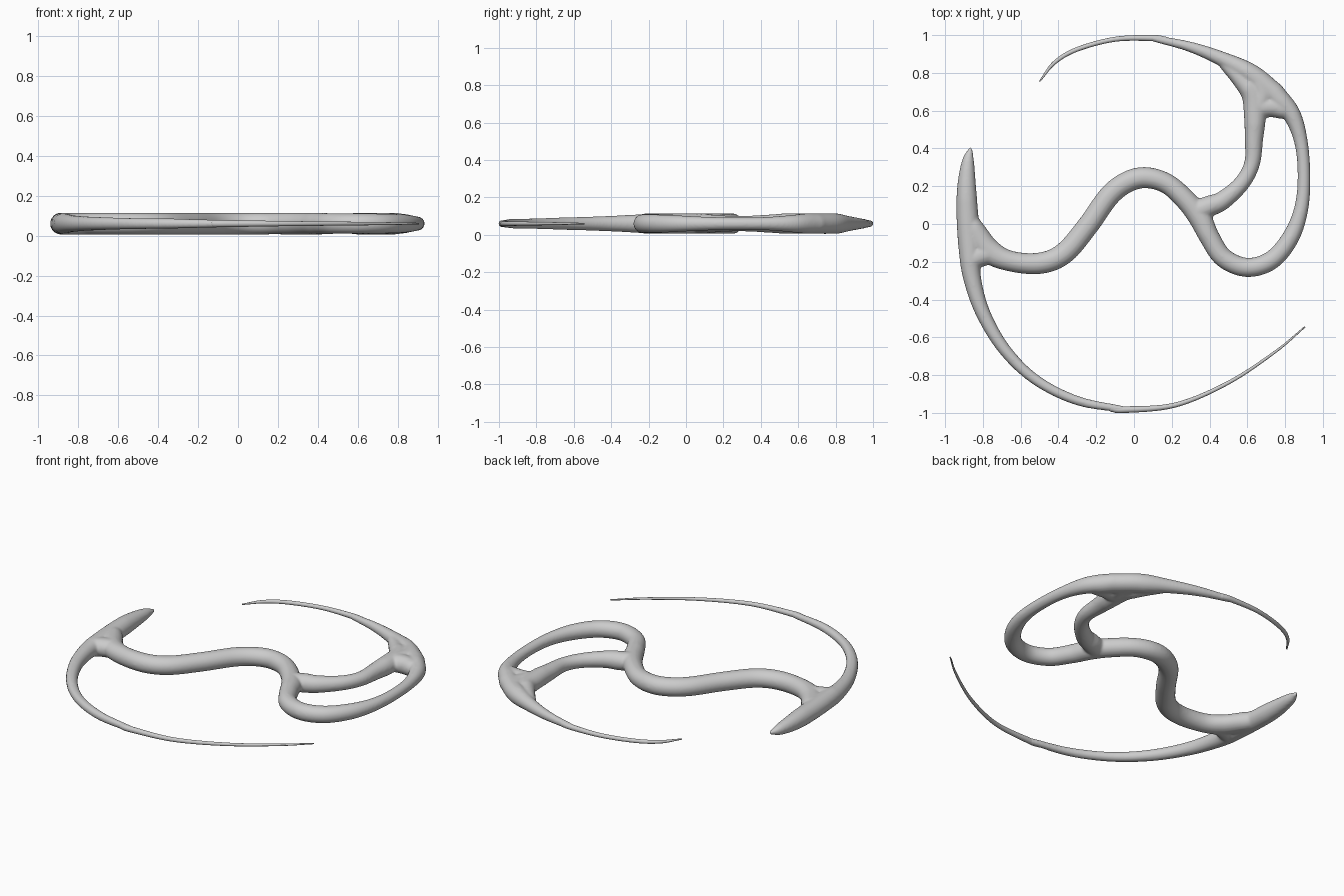
import bpy, bmesh, math
from mathutils import Vector

if "Cube" in bpy.data.objects:
    bpy.data.objects.remove(bpy.data.objects["Cube"])

Z_MID = 0.06      # height of the flat ornament's centre plane
Z_MAX = 0.055     # thickest half-height


def spline(pts, steps=8):
    """Catmull-Rom through (x, y, radius) points."""
    p = [Vector(q) for q in pts]
    p = [2 * p[0] - p[1]] + p + [2 * p[-1] - p[-2]]
    out = []
    for i in range(1, len(p) - 2):
        a, b, c, d = p[i - 1:i + 3]
        for k in range(steps):
            t = k / steps
            out.append(0.5 * (2 * b + (c - a) * t + (2 * a - 5 * b + 4 * c - d) * t * t
                              + (3 * b - a - 3 * c + d) * t ** 3))
    return out + [p[-2]]


def tube(bm, pts, sides=20):
    """Sweep an oval section with rounded ends along a flat path."""
    path = spline(pts)
    for end in (0, -1):
        inner = path[1] if end == 0 else path[-2]
        e = path[end].copy()
        d = Vector((e.x - inner.x, e.y - inner.y)).normalized()
        for a in (30, 60, 85):
            s, c = math.sin(math.radians(a)), math.cos(math.radians(a))
            q = Vector((e.x + d.x * e.z * s, e.y + d.y * e.z * s, e.z * c))
            path.insert(0, q) if end == 0 else path.append(q)
    rings = []
    for i, q in enumerate(path):
        t = path[min(i + 1, len(path) - 1)] - path[max(i - 1, 0)]
        n = Vector((-t.y, t.x, 0)).normalized()
        h = min(q.z, Z_MAX)
        ring = []
        for k in range(sides):
            a = math.tau * k / sides
            ring.append(bm.verts.new(Vector((q.x, q.y, Z_MID)) + n * q.z * math.cos(a)
                                     + Vector((0, 0, h * math.sin(a)))))
        rings.append(ring)
    for r, s in zip(rings, rings[1:]):
        for k in range(sides):
            j = (k + 1) % sides
            bm.faces.new((r[k], r[j], s[j], s[k]))
    bm.faces.new(rings[0][::-1])
    bm.faces.new(rings[-1])


def build(name, paths):
    bm = bmesh.new()
    for pts in paths:
        tube(bm, pts)
    bmesh.ops.recalc_face_normals(bm, faces=bm.faces)
    for f in bm.faces:
        f.smooth = True
    me = bpy.data.meshes.new(name)
    bm.to_mesh(me)
    bm.free()
    ob = bpy.data.objects.new(name, me)
    bpy.context.collection.objects.link(ob)
    return ob


# Left arc, from blunt upper tip round to the bottom
left_arc = [(-.866, .395, .012), (-.879, .33, .033), (-.886, .2, .05), (-.882, .05, .058),
            (-.870, -.12, .06), (-.858, -.28, .048), (-.80, -.47, .039), (-.685, -.665, .033),
            (-.52, -.825, .028), (-.3, -.935, .025), (-.05, -.983, .018)]
# S-shaped middle, loop on the right and upper right arc
s_loop = [(-.9, .08, .035), (-.84, -.04, .058), (-.77, -.14, .065), (-.66, -.195, .055),
          (-.5, -.208, .057), (-.37, -.155, .058), (-.245, -.01, .057), (-.13, .15, .057),
          (-.03, .225, .057), (.07, .245, .056), (.18, .21, .054), (.28, .12, .056),
          (.35, .03, .06), (.4, -.07, .054), (.475, -.18, .052), (.6, -.23, .051),
          (.73, -.19, .05), (.83, -.07, .046), (.885, .08, .038), (.9, .25, .034),
          (.885, .43, .036), (.835, .58, .048), (.74, .69, .06)]
upper_arc = [(.74, .69, .06), (.62, .79, .057), (.48, .867, .041), (.3, .937, .028),
             (.1, .984, .018)]
# Inner strut of the loop, and webs filling the forks
strut = [(.34, .07, .06), (.4, .095, .056), (.47, .125, .05), (.57, .215, .043),
         (.625, .32, .042), (.635, .45, .049), (.64, .57, .058), (.63, .68, .06),
         (.57, .76, .048), (.48, .85, .033)]
webs = [[(-.87, -.2, .05), (-.82, -.17, .06), (-.77, -.155, .06)],
        [(.68, .62, .06), (.73, .62, .055), (.79, .605, .05)],
        [(.66, .62, .055), (.68, .69, .06), (.66, .75, .055)]]

frame = build("ornament_frame", [left_arc, s_loop, upper_arc, strut] + webs)
m = frame.modifiers.new("blend", 'REMESH')
m.mode = 'VOXEL'
m.voxel_size = 0.007
m.use_smooth_shade = True
m = frame.modifiers.new("soften", 'SMOOTH')
m.factor = 0.5
m.iterations = 10

# Thin tapering tails
build("lower_tail", [[(-.12, -.976, .018), (-.05, -.983, .0175), (.22, -.958, .013),
                      (.5, -.84, .01), (.75, -.675, .007), (.903, -.546, .004)]])
build("upper_tail", [[(.17, .972, .019), (.1, .984, .0165), (-.1, .978, .013),
                      (-.3, .925, .012), (-.42, .855, .01), (-.498, .757, .004)]])
